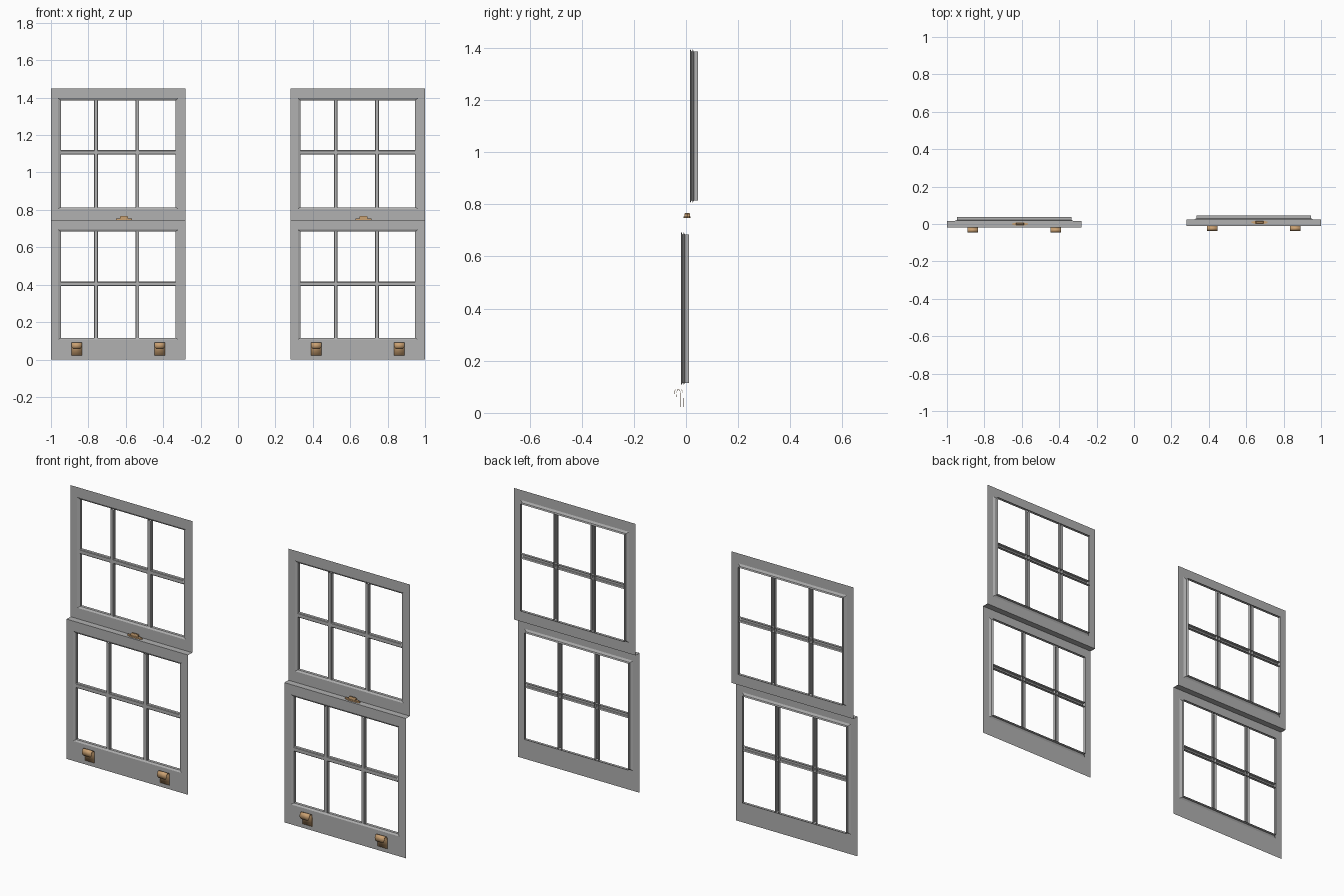
import bpy, bmesh, math

if "Cube" in bpy.data.objects:
    bpy.data.objects.remove(bpy.data.objects["Cube"])

def material(name, col):
    m = bpy.data.materials.new(name)
    m.diffuse_color = (*col, 1)
    m.use_nodes = True
    m.node_tree.nodes["Principled BSDF"].inputs["Base Color"].default_value = m.diffuse_color
    return m

GREY = material("grey paint", (0.44, 0.44, 0.44))
BRASS = material("tan brass", (0.60, 0.36, 0.17))

def finish(name, bm, mat, loc, smooth=False):
    me = bpy.data.meshes.new(name)
    bm.to_mesh(me)
    bm.free()
    me.materials.append(mat)
    ob = bpy.data.objects.new(name, me)
    ob.location = loc
    bpy.context.collection.objects.link(ob)
    if smooth:
        for p in me.polygons:
            p.use_smooth = True
    return ob

def skin(bm, rows, closed=False):
    """Join rows of points with quads."""
    vs = [[bm.verts.new(p) for p in r] for r in rows]
    n = len(rows[0])
    for a, b in zip(vs, vs[1:]):
        for i in range(n if closed else n - 1):
            j = (i + 1) % n
            bm.faces.new((a[i], a[j], b[j], b[i]))
    return vs

def rect(hw, z0, z1, y):
    return [(-hw, y, z0), (hw, y, z0), (hw, y, z1), (-hw, y, z1)]

HW = 0.3595      # half width of a window
LEDGE = 0.034    # step between lower and upper sash
LIP = 0.0215     # depth of the opening rim

def sash(name, loc, z0, z1, o0, o1):
    # flat face, chamfer around the opening, then a rim running back
    bm = bmesh.new()
    skin(bm, [rect(HW, z0, z1, 0), rect(0.321, o0, o1, 0),
              rect(0.307, o0 + 0.009, o1 - 0.011, 0.006),
              rect(0.307, o0 + 0.009, o1 - 0.011, LIP)], True)
    finish(name, bm, GREY, loc)

def bar(name, loc, c, length, w, vertical):
    # glazing bar: channel open at the back, with slightly bevelled front
    prof = [(-w, LIP - 0.001), (-w, 0.006), (-w * 0.75, 0.003),
            (w * 0.75, 0.003), (w, 0.006), (w, LIP - 0.001)]
    bm = bmesh.new()
    rows = []
    for t in length:
        if vertical:
            rows.append([(c + u, y, t) for u, y in prof])
        else:
            rows.append([(t, y, c + u) for u, y in prof])
    skin(bm, rows)
    bmesh.ops.recalc_face_normals(bm, faces=bm.faces)
    if sum(f.normal.y for f in bm.faces) > 0:
        bmesh.ops.reverse_faces(bm, faces=bm.faces)
    finish(name, bm, GREY, loc)

def lift(name, loc):
    # hooked finger lift: plate on the rail, arch, tapered tongue
    prof = [(-0.001, 0.022, 0.028), (-0.0012, 0.07, 0.028)]
    for i in range(9):
        a = math.pi * i / 8
        prof.append((-0.014 + 0.0125 * math.cos(a), 0.076 + 0.0145 * math.sin(a), 0.028))
    prof += [(-0.027, 0.068, 0.027), (-0.027, 0.062, 0.023), (-0.0265, 0.06, 0.020)]
    bm = bmesh.new()
    skin(bm, [[(s * w, y, z) for y, z, w in prof] for s in (-1, 1)])
    ob = finish(name, bm, BRASS, loc, True)
    md = ob.modifiers.new("thickness", 'SOLIDIFY')
    md.thickness = 0.0012
    md.offset = 0

def lock(name, loc):
    # low tapered base with a raised centre knob
    bm = bmesh.new()
    out = [(-0.043, -0.003), (-0.022, -0.009), (0.022, -0.009), (0.043, -0.003),
           (0.043, 0.003), (0.022, 0.008), (-0.022, 0.008), (-0.043, 0.003)]
    vs = skin(bm, [[(x, y, 0) for x, y in out], [(x, y, 0.007) for x, y in out]], True)
    bm.faces.new(vs[1])
    top = [[(-0.021, -0.006), (0.021, -0.006), (0.021, 0.006), (-0.021, 0.006)],
           [(-0.017, -0.004), (0.017, -0.004), (0.017, 0.004), (-0.017, 0.004)]]
    vs = skin(bm, [[(x, y, 0.007) for x, y in top[0]], [(x, y, 0.016) for x, y in top[0]],
                   [(x, y, 0.020) for x, y in top[1]]], True)
    bm.faces.new(vs[2])
    bmesh.ops.recalc_face_normals(bm, faces=bm.faces)
    finish(name, bm, BRASS, loc)

for side, cx, y0 in (("left", -0.6405, -0.019), ("right", 0.6405, -0.0100)):
    low, up = (cx, y0, 0), (cx, y0 + LEDGE, 0)
    sash(side + "_lower_sash", low, 0.0, 0.747, 0.106, 0.695)
    sash(side + "_upper_sash", up, 0.747, 1.45, 0.805, 1.397)

    # ledge joining the two sashes
    bm = bmesh.new()
    skin(bm, [[(-HW, 0, 0.747), (HW, 0, 0.747)], [(-HW, LEDGE, 0.747), (HW, LEDGE, 0.747)]])
    finish(side + "_ledge", bm, GREY, low)

    # glazing bars: two upright and one level per sash
    for nm, loc, z0, z1, zm in (("lower", low, 0.115, 0.684, 0.404), ("upper", up, 0.814, 1.386, 1.107)):
        for k, c in enumerate((-0.118, 0.102)):
            bar(f"{side}_{nm}_upright_bar_{k + 1}", loc, c, (z0, z1), 0.0105, True)
        bar(f"{side}_{nm}_level_bar", loc, zm, (-0.307, 0.307), 0.012, False)

    # brass fittings
    for k, dx in enumerate((-0.222, 0.222)):
        lift(f"{side}_finger_lift_{k + 1}", (cx + dx, y0, 0))
    lock(side + "_sash_lock", (cx + 0.031, y0 + 0.019, 0.747))
